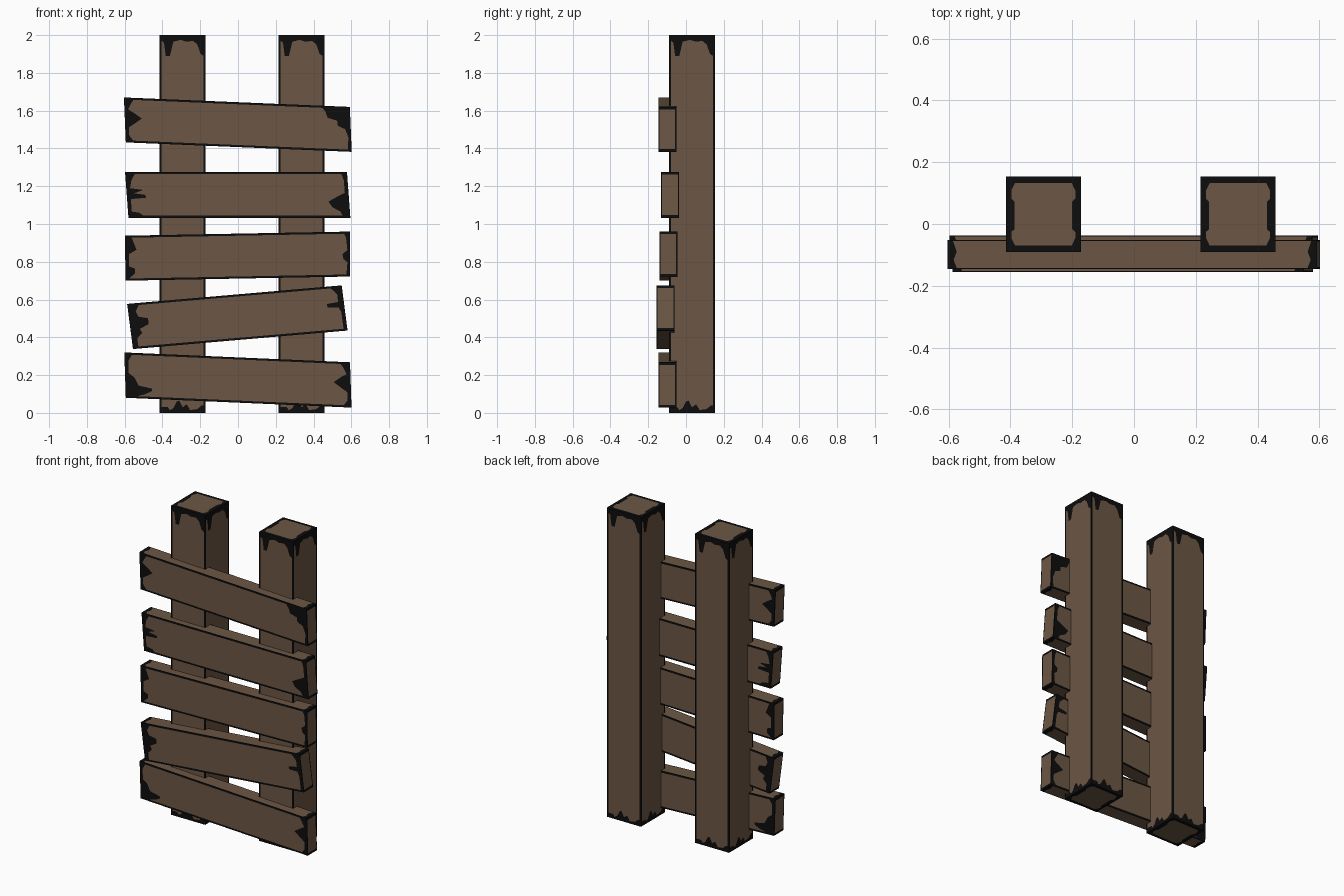
import bpy, bmesh
from mathutils import Vector

if "Cube" in bpy.data.objects:
    bpy.data.objects.remove(bpy.data.objects["Cube"])


def material(name, rgb):
    m = bpy.data.materials.new(name)
    m.diffuse_color = (*rgb, 1)
    m.use_nodes = True
    m.node_tree.nodes["Principled BSDF"].inputs["Base Color"].default_value = m.diffuse_color
    return m


MATS = [material("brown wood", (0.15, 0.095, 0.058)),
        material("black edge", (0.004, 0.004, 0.004))]

# ragged dark end profiles: (position across the face 0..1, depth from the end)
PLAIN = [(0, .014), (1, .014)]
BUMP = [(0, .04), (.12, .02), (.32, .02), (.4, .045), (.55, .09), (.68, .05), (.76, .02), (.9, .035), (1, .05)]
SMALL = [(0, .02), (.3, .014), (.38, .035), (.5, .04), (.6, .014), (.9, .02), (1, .03)]
CORNER = [(0, .02), (.3, .014), (.5, .03), (.58, .07), (.7, .07), (.76, .12), (.9, .13), (1, .145)]
STREAKS = [(0, .08), (.07, .06), (.1, .02), (.4, .02), (.43, .1), (.5, .1), (.54, .04), (.62, .09),
           (.66, .02), (.85, .03), (1, .05)]
BLOB = [(0, .04), (.1, .05), (.2, .09), (.34, .11), (.46, .06), (.55, .02), (.85, .02), (1, .03)]
TWO = [(0, .02), (.12, .05), (.24, .05), (.3, .02), (.6, .02), (.7, .06), (.82, .05), (1, .035)]
WIDE = [(0, .03), (.2, .03), (.32, .06), (.42, .05), (.52, .1), (.66, .1), (.72, .05), (.85, .04), (1, .06)]
STREAK = [(0, .02), (.4, .02), (.52, .03), (.55, .09), (.63, .09), (.66, .03), (.85, .03), (1, .06)]
LOW = [(0, .06), (.05, .1), (.14, .14), (.2, .14), (.26, .07), (.45, .05), (.55, .02), (.85, .02), (1, .04)]
POST_TOP = [(0, .03), (.06, .04), (.1, .11), (.2, .11), (.28, .035), (.45, .025), (.6, .035),
            (.75, .03), (.85, .05), (.93, .1), (1, .11)]
POST_FOOT = [(0, .03), (.15, .03), (.2, .014), (.28, .025), (.36, .06), (.42, .065), (.5, .03),
             (.6, .045), (.68, .015), (.85, .02), (.95, .04), (1, .04)]
CAP = [(0, .03), (.12, .018), (.22, .018), (.26, .028), (.7, .028), (.75, .018), (.88, .018), (1, .03)]
NARROW = [(0, .03), (.3, .02), (.6, .03), (1, .018)]


def panel(bm, origin, u, v, start, end, border, centre):
    """Flat wooden face with a dark frame that turns ragged at both ends."""
    ul, vl = u.length, v.length
    ud, vd = u.normalized(), v.normalized()
    outer, inner = [], []
    for t, d in start:
        outer.append((0, t * vl))
        inner.append((d, border + t * (vl - 2 * border)))
    for t, d in reversed(end):
        outer.append((ul, t * vl))
        inner.append((ul - d, border + t * (vl - 2 * border)))
    make = lambda pts: [bm.verts.new(origin + ud * a + vd * b) for a, b in pts]
    o, i = make(outer), make(inner)
    n = len(o)
    faces = [bm.faces.new(i)]
    for k in range(n):
        f = bm.faces.new((o[k], o[(k + 1) % n], i[(k + 1) % n], i[k]))
        f.material_index = 1
        faces.append(f)
    flat = u.cross(v).normalized()
    out = flat if flat.dot(origin + (u + v) / 2 - centre) > 0 else -flat
    for f in faces:
        f.normal_update()
        if f.normal.dot(out) < 0:
            f.normal_flip()


def finish(bm, name):
    bmesh.ops.remove_doubles(bm, verts=bm.verts, dist=1e-5)
    mesh = bpy.data.meshes.new(name)
    bm.to_mesh(mesh)
    bm.free()
    for m in MATS:
        mesh.materials.append(m)
    bpy.context.collection.objects.link(bpy.data.objects.new(name, mesh))


def post(name, x0, x1, y0=-.09, y1=.153, h=2.0):
    bm = bmesh.new()
    c = Vector(((x0 + x1) / 2, (y0 + y1) / 2, h / 2))
    ring = [Vector(p) for p in ((x0, y0, 0), (x1, y0, 0), (x1, y1, 0), (x0, y1, 0))]
    up = Vector((0, 0, h))
    for k in range(4):
        panel(bm, ring[k], up, ring[(k + 1) % 4] - ring[k], POST_FOOT, POST_TOP, .01, c)
    for base in (ring[0], ring[0] + up):
        panel(bm, base, ring[1] - ring[0], ring[3] - ring[0], CAP, CAP, .02, c)
    finish(bm, name)


def plank(name, tl, tr, bl, y0, left, right):
    bm = bmesh.new()
    P = lambda p: Vector((p[0], y0, p[1]))
    o, u, v = P(bl), P(tr) - P(tl), P(tl) - P(bl)
    d = Vector((0, .095, 0))
    c = o + (u + v + d) / 2
    for s in (o, o + d):          # front and back
        panel(bm, s, u, v, left, right, .011, c)
    for s in (o, o + v):          # underside and top
        panel(bm, s, u, d, NARROW, NARROW, .004, c)
    for s in (o, o + u):          # ends
        panel(bm, s, v, d, PLAIN, PLAIN, .006, c)
    finish(bm, name)


post("left_post", -.415, -.172)
post("right_post", .215, .458)

plank("plank_1", (-.602, .32), (.593, .268), (-.594, .08), -.146, LOW, BUMP)
plank("plank_2", (-.587, .577), (.549, .675), (-.556, .338), -.156, WIDE, STREAK)
plank("plank_3", (-.598, .938), (.592, .96), (-.596, .7), -.141, TWO, SMALL)
plank("plank_4", (-.598, 1.275), (.577, 1.275), (-.58, 1.033), -.132, STREAKS, BLOB)
plank("plank_5", (-.604, 1.67), (.592, 1.62), (-.594, 1.432), -.146, BUMP, CORNER)
